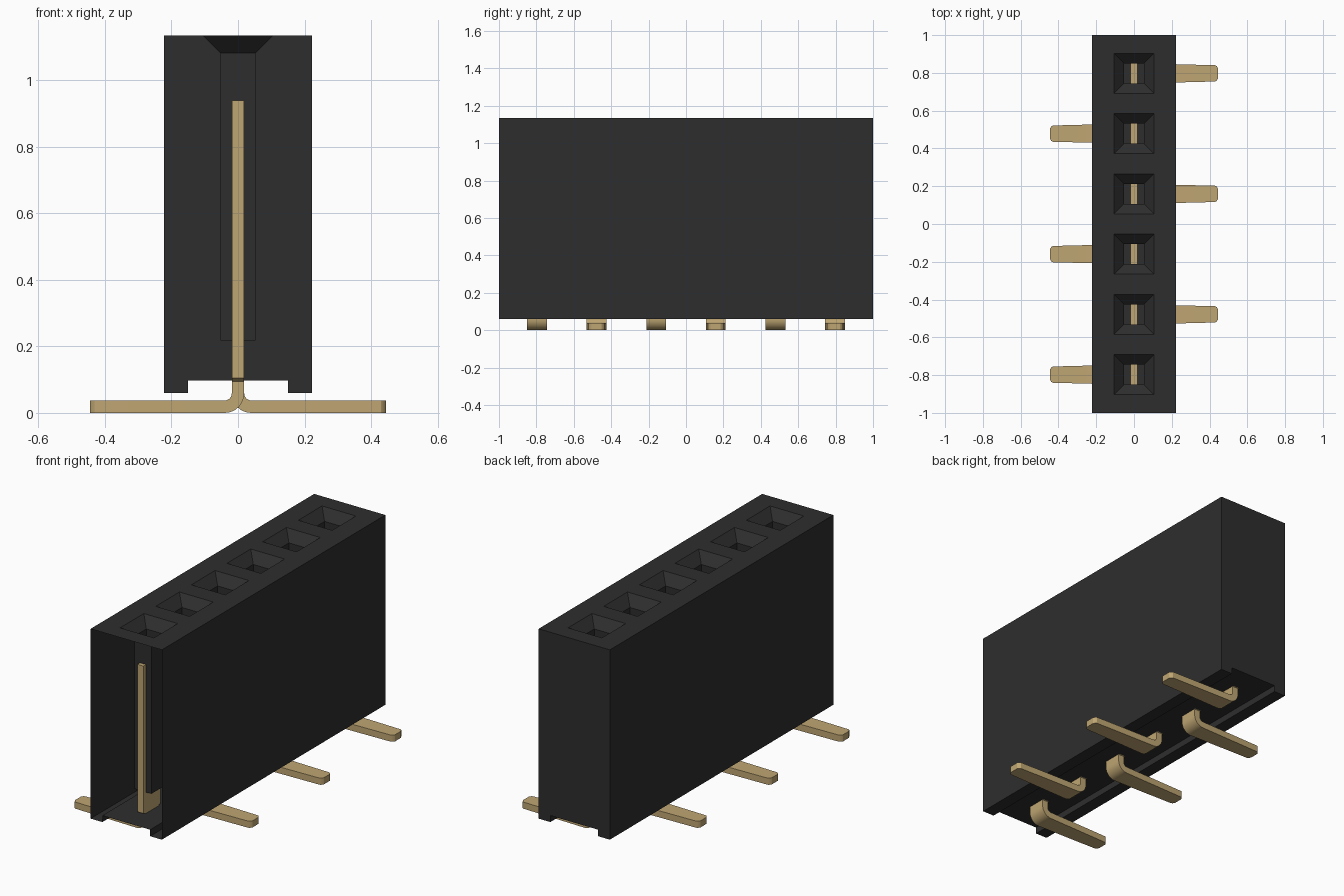
import bpy, bmesh
from math import sin, cos, pi

cube = bpy.data.objects.get("Cube")
if cube:
    bpy.data.objects.remove(cube, do_unlink=True)

PITCH = 0.319
ROWS = [(i - 2.5) * PITCH for i in range(6)]


def material(name, rgb, rough):
    m = bpy.data.materials.new(name)
    m.use_nodes = True
    m.diffuse_color = (*rgb, 1)
    node = m.node_tree.nodes["Principled BSDF"]
    node.inputs["Base Color"].default_value = (*rgb, 1)
    node.inputs["Roughness"].default_value = rough
    return m


def make_object(name, bm, mat):
    bmesh.ops.recalc_face_normals(bm, faces=bm.faces)
    mesh = bpy.data.meshes.new(name)
    bm.to_mesh(mesh)
    bm.free()
    mesh.materials.append(mat)
    ob = bpy.data.objects.new(name, mesh)
    bpy.context.collection.objects.link(ob)
    return ob


def loft(bm, sections):
    """Bridge closed rings of points and cap both ends."""
    rings = [[bm.verts.new(p) for p in s] for s in sections]
    n = len(rings[0])
    for a, b in zip(rings, rings[1:]):
        for i in range(n):
            j = (i + 1) % n
            bm.faces.new((a[i], a[j], b[j], b[i]))
    bm.faces.new(rings[0])
    bm.faces.new(rings[-1])


black = material("black plastic", (0.027, 0.027, 0.027), 0.6)
gold = material("gold metal", (0.52, 0.38, 0.17), 0.5)

# Housing: block with a channel along the underside
half = [(0.15, 0.097), (0.15, 0.06), (0.223, 0.06), (0.223, 1.135)]
outline = half + [(-x, z) for x, z in reversed(half)]
bm = bmesh.new()
loft(bm, [[(x, y, z) for x, z in outline] for y in (-1, 1)])
housing = make_object("housing", bm, black)

# Socket cutters: square shaft with a funnel mouth
bm = bmesh.new()
for y in ROWS:
    loft(bm, [[(sx * r, y + sy * r, z) for sx, sy in ((-1, -1), (1, -1), (1, 1), (-1, 1))]
              for r, z in ((0.053, 0.217), (0.053, 1.082), (0.116, 1.145))])
cutter = make_object("socket_cutter", bm, black)
cutter.hide_render = True
mod = housing.modifiers.new("sockets", 'BOOLEAN')
mod.object = cutter
mod.operation = 'DIFFERENCE'
mod.solver = 'EXACT'
bpy.context.view_layer.objects.active = housing
bpy.ops.object.modifier_apply(modifier=mod.name)
bpy.data.objects.remove(cutter, do_unlink=True)

# The front end of the housing is open
bm = bmesh.new()
bm.from_mesh(housing.data)
front = [f for f in bm.faces if all(v.co.y < -0.999 for v in f.verts)]
bmesh.ops.delete(bm, geom=front, context='FACES')
bm.to_mesh(housing.data)
bm.free()

# Contact pin: wide blade, bend, then a tapered foot with a trimmed tip
T, R = 0.0187, 0.04
stations = [(0, 0.94, 0.076, 0), (0, 0.105, 0.076, 0), (0, 0.095, 0.053, 0)]
for k in range(9):
    a = k / 8 * pi / 2
    stations.append((R - R * cos(a), T + R - R * sin(a), 0.053, a))
stations += [(0.43, T, 0.043, pi / 2), (0.438, T, 0.038, pi / 2), (0.445, T, 0.026, pi / 2)]


def ring(x, z, w, a):
    dx, dz = T * cos(a), T * sin(a)
    return [(x + s * dx, t * w, z + s * dz) for s, t in ((-1, -1), (1, -1), (1, 1), (-1, 1))]


bm = bmesh.new()
loft(bm, [ring(*s) for s in stations])
pin = make_object("contact_pin_1", bm, gold)
bpy.ops.object.select_all(action='DESELECT')
pin.select_set(True)
bpy.context.view_layer.objects.active = pin
bpy.ops.object.shade_smooth_by_angle(angle=pi / 6)

# Feet alternate from side to side along the row
for i, y in enumerate(ROWS):
    ob = pin
    if i:
        ob = pin.copy()
        ob.name = f"contact_pin_{i + 1}"
        bpy.context.collection.objects.link(ob)
    ob.location.y = y
    ob.rotation_euler.z = pi if i % 2 == 0 else 0
